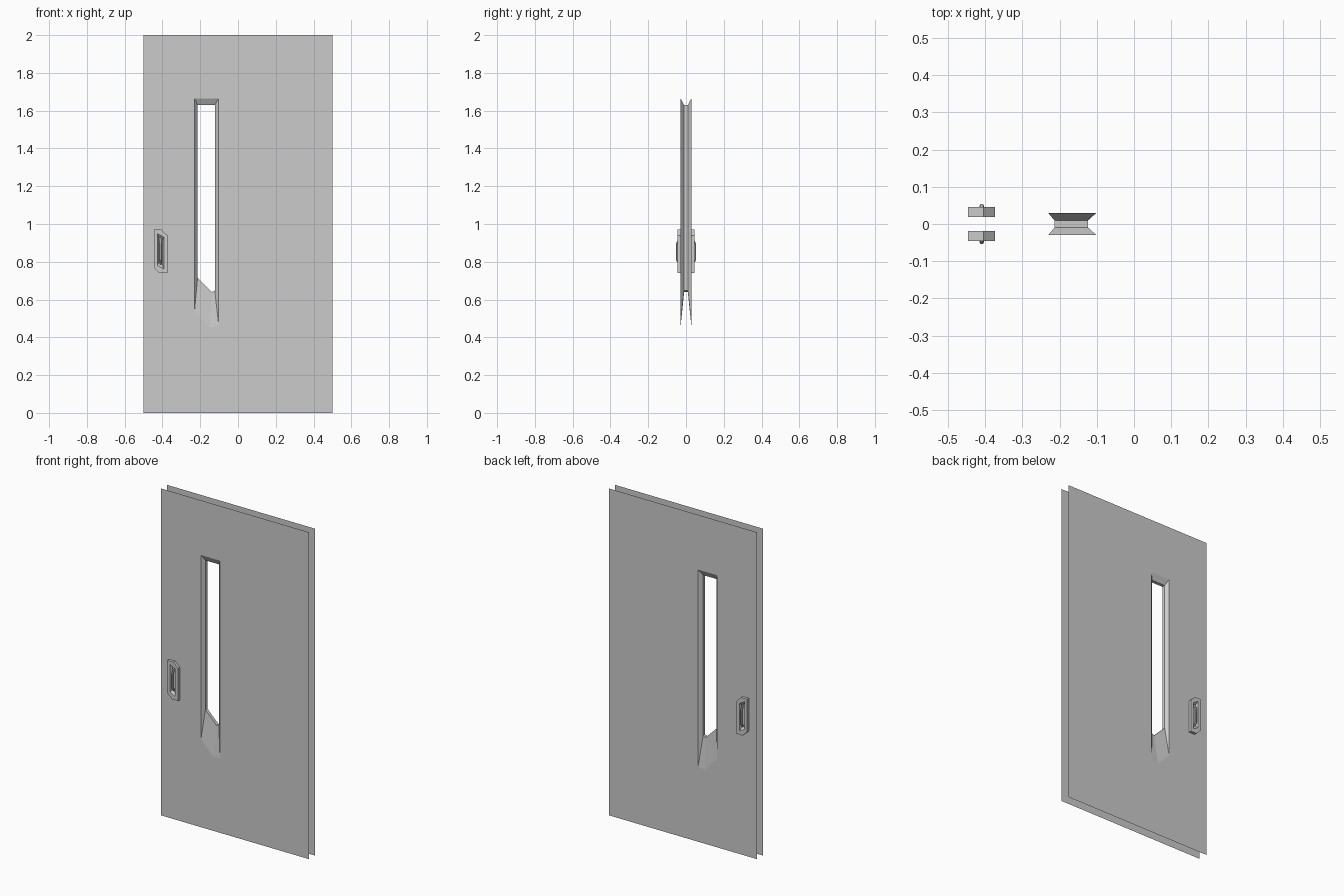
import bpy, bmesh

if "Cube" in bpy.data.objects:
    bpy.data.objects.remove(bpy.data.objects["Cube"])


def finish(name, bm):
    bmesh.ops.recalc_face_normals(bm, faces=bm.faces)
    me = bpy.data.meshes.new(name)
    bm.to_mesh(me)
    bm.free()
    ob = bpy.data.objects.new(name, me)
    bpy.context.collection.objects.link(ob)
    return ob


def ring(bm, pts, y):
    return [bm.verts.new((x, y, z)) for x, z in pts]


def bridge(bm, a, b):
    n = len(a)
    for i in range(n):
        j = (i + 1) % n
        bm.faces.new((a[i], a[j], b[j], b[i]))


def fill_between(bm, outer, inner):
    # flat face with a hole
    edges = []
    for r in (outer, inner):
        for i in range(len(r)):
            a, b = r[i], r[(i + 1) % len(r)]
            edges.append(bm.edges.get((a, b)) or bm.edges.new((a, b)))
    bmesh.ops.triangle_fill(bm, edges=edges, use_beauty=True, use_dissolve=False,
                            normal=(0, -1, 0))


panel = [(-0.5, 0), (0.5, 0), (0.5, 2), (-0.5, 2)]
win_outer = [(-0.23, 0.54), (-0.148, 0.453), (-0.102, 0.46), (-0.102, 1.665), (-0.23, 1.665)]
win_inner = [(-0.214, 0.715), (-0.138, 0.64), (-0.123, 0.648), (-0.123, 1.63), (-0.214, 1.63)]
plate = [(-0.446, 0.77), (-0.415, 0.74), (-0.374, 0.74), (-0.374, 0.94),
         (-0.405, 0.97), (-0.446, 0.97)]
slot_outer = [(-0.427, 0.78), (-0.393, 0.762), (-0.393, 0.93), (-0.427, 0.95)]
slot_inner = [(-0.42, 0.795), (-0.399, 0.783), (-0.399, 0.917), (-0.42, 0.93)]

# window reveal joining both sides
bm = bmesh.new()
loops = [ring(bm, p, y) for p, y in ((win_outer, -0.029), (win_inner, -0.01),
                                     (win_inner, 0.01), (win_outer, 0.029))]
for a, b in zip(loops, loops[1:]):
    bridge(bm, a, b)
finish("window_reveal", bm)

for side, s in (("front", -1), ("back", 1)):
    # open door sheet with window hole
    bm = bmesh.new()
    fill_between(bm, ring(bm, panel, s * 0.029), ring(bm, win_outer, s * 0.029))
    finish(side + "_door_sheet", bm)

    # handle plate with sunken slot
    bm = bmesh.new()
    base, face = ring(bm, plate, s * 0.019), ring(bm, plate, s * 0.046)
    rim, floor = ring(bm, slot_outer, s * 0.046), ring(bm, slot_inner, s * 0.032)
    bm.faces.new(base)
    bridge(bm, base, face)
    fill_between(bm, face, rim)
    bridge(bm, rim, floor)
    bm.faces.new(floor)
    finish(side + "_handle_plate", bm)

    # six-sided grip bar bent out of the slot
    cu = bpy.data.curves.new(side + "_grip_bar", 'CURVE')
    cu.dimensions = '3D'
    cu.bevel_depth = 0.006
    cu.bevel_resolution = 1
    cu.use_fill_caps = True
    sp = cu.splines.new('POLY')
    sp.points.add(3)
    for p, (y, z) in zip(sp.points, ((0.032, 0.79), (0.049, 0.81), (0.049, 0.895), (0.032, 0.922))):
        p.co = (-0.409, s * y, z, 1)
    ob = bpy.data.objects.new(side + "_grip_bar", cu)
    bpy.context.collection.objects.link(ob)
    bpy.ops.object.select_all(action='DESELECT')
    ob.select_set(True)
    bpy.context.view_layer.objects.active = ob
    bpy.ops.object.convert(target='MESH')
    for poly in ob.data.polygons:
        poly.use_smooth = False
